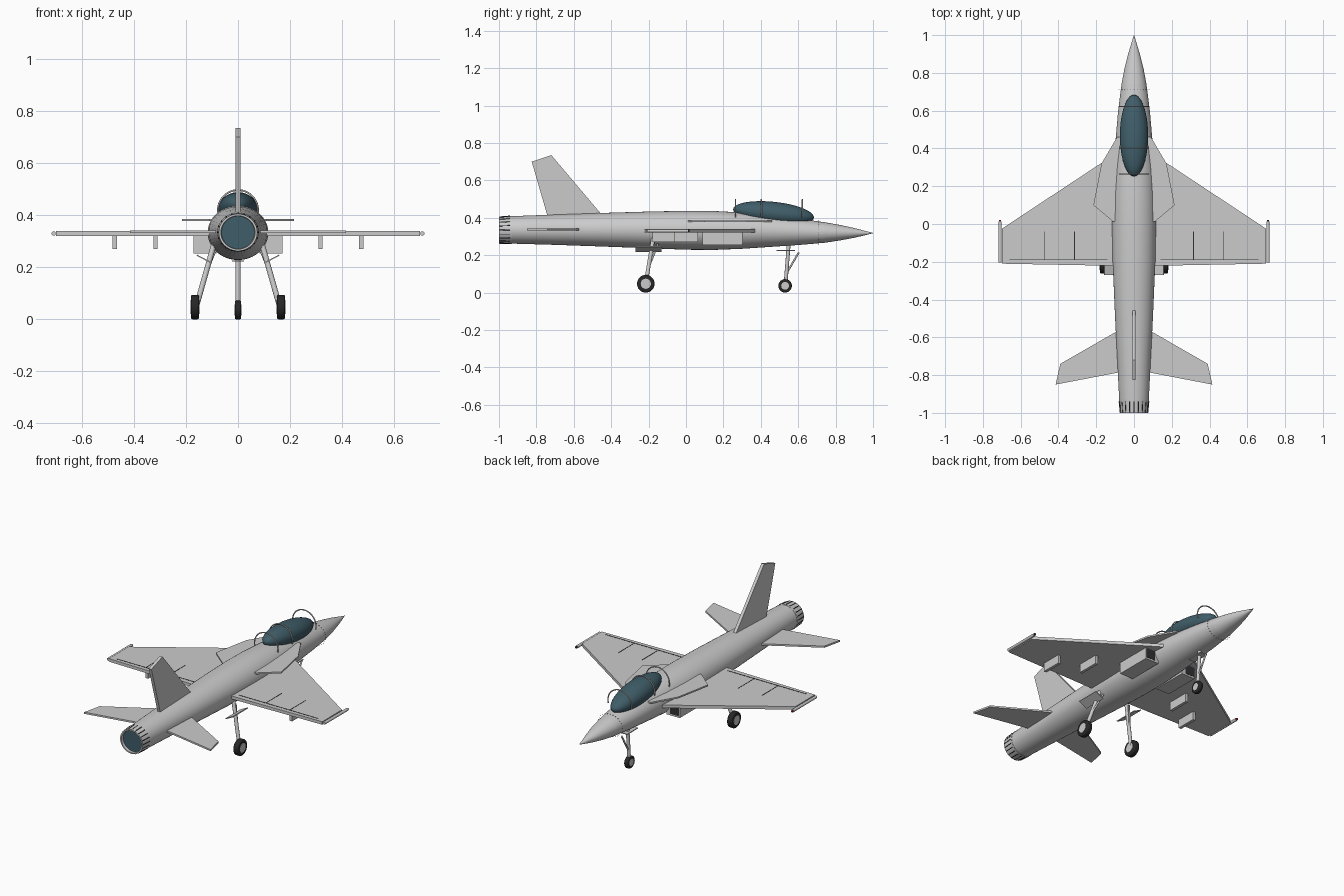
import bpy, bmesh, math
from mathutils import Vector, Matrix

if "Cube" in bpy.data.objects:
    bpy.data.objects.remove(bpy.data.objects["Cube"])

def material(name, rgb):
    m = bpy.data.materials.new(name)
    m.diffuse_color = (*rgb, 1)
    m.use_nodes = True
    m.node_tree.nodes["Principled BSDF"].inputs["Base Color"].default_value = m.diffuse_color
    return m

glass = material("canopy_teal", (0.05, 0.11, 0.14))
dark = material("dark", (0.03, 0.03, 0.035))
rubber = material("rubber", (0.02, 0.02, 0.02))
red = material("red_light", (0.5, 0.03, 0.03))

def finish(name, bm, mat=None, smooth=False):
    bmesh.ops.recalc_face_normals(bm, faces=bm.faces[:])
    me = bpy.data.meshes.new(name)
    bm.to_mesh(me)
    bm.free()
    ob = bpy.data.objects.new(name, me)
    bpy.context.collection.objects.link(ob)
    if mat:
        me.materials.append(mat)
    if smooth:
        bpy.ops.object.select_all(action='DESELECT')
        ob.select_set(True)
        bpy.context.view_layer.objects.active = ob
        bpy.ops.object.shade_smooth_by_angle(angle=math.radians(35))
    return ob

def box(name, c, size, mat=None, roll=0):
    bm = bmesh.new()
    M = Matrix.Translation(c) @ Matrix.Rotation(roll, 4, 'Y') @ Matrix.Diagonal((*size, 1))
    bmesh.ops.create_cube(bm, size=1, matrix=M)
    return finish(name, bm, mat)

def rod(name, a, b, r, mat=None, r2=None, seg=16):
    a, b = Vector(a), Vector(b)
    d = b - a
    M = Matrix.Translation((a + b) / 2) @ d.to_track_quat('Z', 'Y').to_matrix().to_4x4()
    bm = bmesh.new()
    bmesh.ops.create_cone(bm, cap_ends=True, segments=seg, radius1=r,
                          radius2=r if r2 is None else r2, depth=d.length, matrix=M)
    return finish(name, bm, mat, True)

def plate(name, pts, off):
    # extrude a flat outline symmetrically by +-off/2
    off = Vector(off)
    bm = bmesh.new()
    f = bm.faces.new([bm.verts.new(Vector(p) - off / 2) for p in pts])
    r = bmesh.ops.extrude_face_region(bm, geom=[f])
    bmesh.ops.translate(bm, vec=off, verts=[v for v in r['geom'] if isinstance(v, bmesh.types.BMVert)])
    return finish(name, bm)

def loft(name, rings, seg=40, mat=None):
    # rings of (y, half width, half height, centre z)
    bm = bmesh.new()
    loops = [[bm.verts.new((rx * math.cos(2 * math.pi * i / seg), y,
                            cz + rz * math.sin(2 * math.pi * i / seg))) for i in range(seg)]
             for y, rx, rz, cz in rings]
    for a, b in zip(loops, loops[1:]):
        for i in range(seg):
            j = (i + 1) % seg
            bm.faces.new((a[i], a[j], b[j], b[i]))
    bm.faces.new(loops[0])
    bm.faces.new(loops[-1])
    return finish(name, bm, mat, True)

# fuselage and nose
loft("fuselage", [(-0.94, .078, .073, .335), (-0.7, .09, .081, .336), (-0.5, .1, .088, .336),
                  (-0.2, .113, .098, .335), (0.0, .117, .104, .333), (0.15, .116, .104, .332),
                  (0.3, .108, .097, .331), (0.45, .097, .085, .329), (0.6, .084, .071, .325),
                  (0.74, .066, .055, .321)])
loft("nose_cone", [(0.74, .066, .055, .321), (0.82, .051, .042, .32), (0.9, .031, .026, .319),
                   (0.96, .013, .011, .318), (1.0, .001, .001, .318)])

# exhaust nozzle: open ring, dark disc and petals
loft("nozzle", [(-0.975, .062, .062, .334), (-1.0, .066, .064, .334), (-1.0, .074, .071, .334),
                (-0.93, .08, .075, .335)])
rod("exhaust_disc", (0, -0.985, .334), (0, -0.97, .334), 0.0635, glass, seg=40)
for k in range(20):
    a = 2 * math.pi * k / 20
    c, s = math.cos(a), math.sin(a)
    rod("nozzle_petal", (.0735 * c, -0.998, .334 + .0705 * s), (.079 * c, -0.94, .335 + .074 * s),
        .0025, dark, seg=6)

# nose rivets
for k in range(28):
    a = 2 * math.pi * k / 28
    box("nose_rivet", (.08 * math.cos(a), 0.71, .322 + .065 * math.sin(a)), (.003, .003, .003))

# canopy with hoops
bm = bmesh.new()
bmesh.ops.create_uvsphere(bm, u_segments=40, v_segments=24, radius=1,
                          matrix=Matrix.Translation((0, 0.468, .423)) @
                          Matrix.Rotation(math.radians(-6), 4, 'X') @
                          Matrix.Diagonal((.075, .217, .062, 1)))
finish("canopy", bm, glass, True)
for y in (0.265, 0.402, 0.622):
    cu = bpy.data.curves.new("canopy_hoop", 'CURVE')
    cu.dimensions = '3D'
    cu.bevel_depth = 0.0035
    cu.bevel_resolution = 2
    sp = cu.splines.new('POLY')
    sp.points.add(24)
    for i, p in enumerate(sp.points):
        a = math.pi * (i / 24 * 1.16 - 0.08)
        p.co = (.077 * math.cos(a), y, .42 + .077 * math.sin(a), 1)
    bpy.context.collection.objects.link(bpy.data.objects.new("canopy_hoop", cu))

# vertical tail
plate("vertical_tail", [(0, -.445, .41), (0, -.72, .735), (0, -.825, .70), (0, -.735, .39)], (.018, 0, 0))

# nose gear
def wheel(name, x, y, r, w):
    bm = bmesh.new()
    M = Matrix.Translation((x, y, r)) @ Matrix.Rotation(math.pi / 2, 4, 'Y')
    bmesh.ops.create_cone(bm, cap_ends=True, segments=36, radius1=r, radius2=r, depth=w, matrix=M)
    rim = [e for e in bm.edges if abs(e.verts[0].co.x - e.verts[1].co.x) < 1e-5]
    bmesh.ops.bevel(bm, geom=rim, offset=w * .22, segments=3, affect='EDGES', profile=.5)
    finish(name + "_tyre", bm, rubber, True)
    rod(name + "_hub", (x - w * .54, y, r), (x + w * .54, y, r), r * .58, seg=24)

wheel("nose_wheel", 0, 0.53, .036, .024)
rod("nose_strut", (0, .55, .27), (0, .532, .04), .010)
rod("nose_brace", (0, .603, .215), (0, .542, .11), .005)
box("nose_gear_door", (0, .533, .224), (.045, .10, .005))

for s, side in ((1, "right"), (-1, "left")):
    # wing, leading edge root plate, tailplane
    plate(side + "_wing", [(s * .07, .39, .33), (s * .18, .318, .33), (s * .70, -.025, .33),
                           (s * .70, -.21, .33), (s * .07, -.222, .33)], (0, 0, .018))
    plate(side + "_root_extension", [(s * .06, .46, .382), (s * .09, .46, .382), (s * .172, .32, .382),
                                     (s * .215, .10, .382), (s * .11, .012, .382), (s * .06, .012, .382)],
          (0, 0, .009))
    plate(side + "_tailplane", [(s * .05, -.545, .337), (s * .39, -.74, .337), (s * .415, -.85, .337),
                                (s * .05, -.78, .337)], (0, 0, .010))
    # tip rail and light
    rod(side + "_tip_rail", (s * .709, -.205, .33), (s * .709, .012, .33), .0085)
    rod(side + "_tip_light", (s * .709, .012, .33), (s * .709, .02, .33), .006, red if s < 0 else dark)
    # wing panel lines
    box(side + "_flap_line", (s * .40, -.19, .339), (.52, .003, .003), dark)
    for x in (.315, .472):
        box(side + "_panel_line", (s * x, -.115, .339), (.003, .15, .003), dark)
    # pylons
    box(side + "_inner_pylon", (s * .317, .0, .296), (.017, .13, .05))
    box(side + "_outer_pylon", (s * .473, -.12, .296), (.017, .12, .05))
    # air intake
    box(side + "_intake", (s * .127, .195, .291), (.088, .215, .074))
    box(side + "_intake_mouth", (s * .137, .302, .291), (.058, .004, .054), dark)
    # main gear
    wheel(side + "_main_wheel", s * .165, -.215, .047, .032)
    rod(side + "_main_strut", (s * .092, -.175, .29), (s * .16, -.215, .05), .0105)
    rod(side + "_main_brace", (s * .09, -.15, .26), (s * .145, -.205, .12), .005)
    box(side + "_gear_door", (s * .132, -.2, .233), (.058, .14, .005), roll=-s * math.radians(27))
